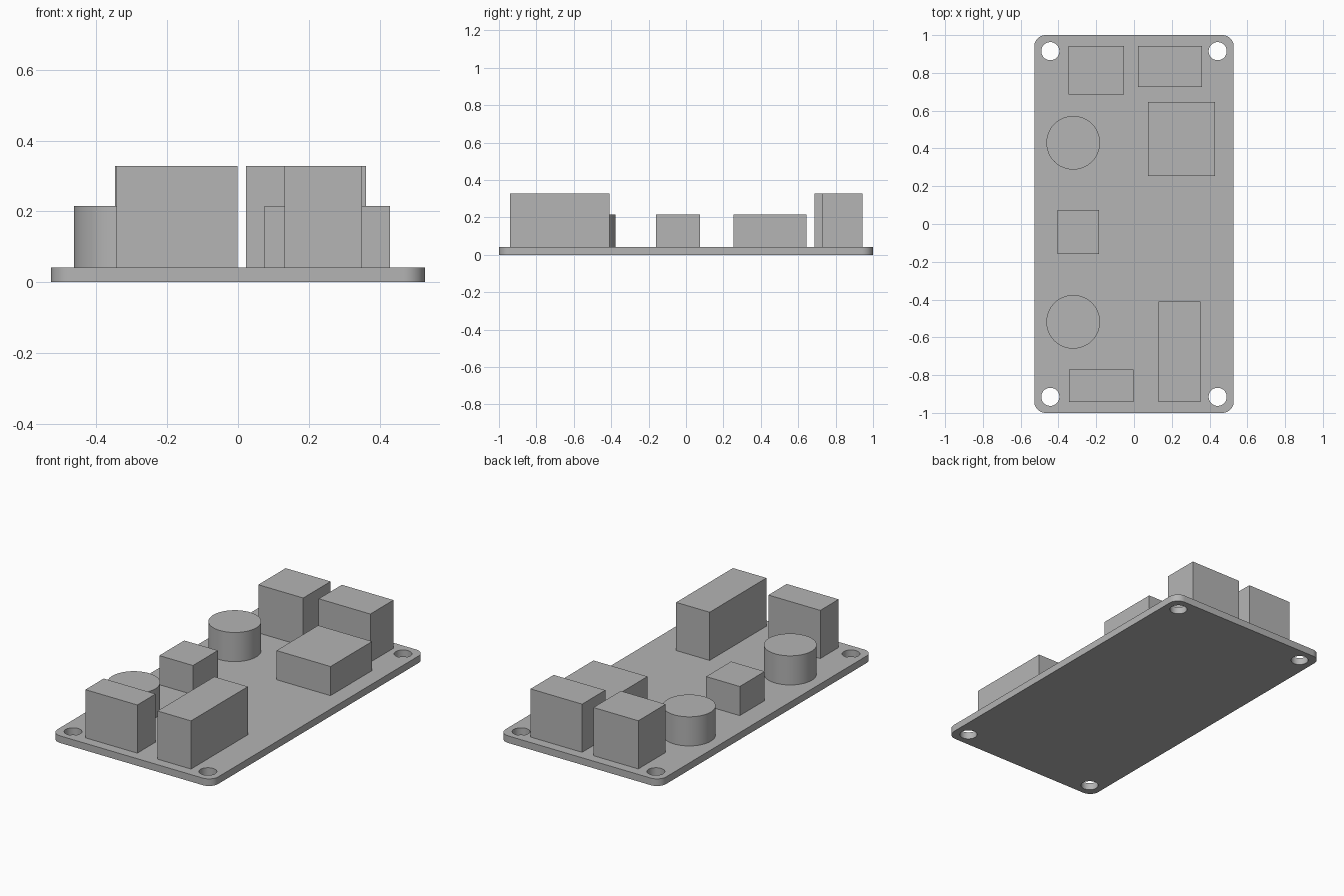
import bpy, bmesh
from math import sin, cos, pi, radians
from mathutils import Vector

cube = bpy.data.objects.get("Cube")
if cube:
    bpy.data.objects.remove(cube, do_unlink=True)

grey = bpy.data.materials.new("plain_grey")
grey.use_nodes = True
colour = (0.46, 0.46, 0.46, 1)
grey.diffuse_color = colour
grey.node_tree.nodes["Principled BSDF"].inputs["Base Color"].default_value = colour

HALF_X, HALF_Y, BOARD_TOP = 0.528, 1.0, 0.042
CORNER, HOLE = 0.06, 0.048
LOW, TALL = 0.215, 0.328


def arc(cx, cy, r, start, sweep, steps):
    return [(cx + r * cos(start + sweep * i / steps),
             cy + r * sin(start + sweep * i / steps)) for i in range(steps + 1)]


def circle(cx, cy, r, steps=48):
    return arc(cx, cy, r, 0, 2 * pi, steps)[:-1]


def extrude_outline(name, loops, bottom, top):
    """Fill the outline (first loop) minus its holes, and raise it to a solid."""
    bm = bmesh.new()
    edges = []
    for loop in loops:
        verts = [bm.verts.new((x, y, bottom)) for x, y in loop]
        edges += [bm.edges.new((a, b)) for a, b in zip(verts, verts[1:] + verts[:1])]
    if len(loops) == 1:
        bm.faces.new(verts)
    else:
        bmesh.ops.triangle_fill(bm, use_beauty=True, edges=edges, normal=Vector((0, 0, 1)))
    raised = bmesh.ops.extrude_face_region(bm, geom=bm.faces[:], use_keep_orig=True)
    moved = [g for g in raised["geom"] if isinstance(g, bmesh.types.BMVert)]
    bmesh.ops.translate(bm, verts=moved, vec=(0, 0, top - bottom))
    bmesh.ops.recalc_face_normals(bm, faces=bm.faces[:])
    mesh = bpy.data.meshes.new(name)
    bm.to_mesh(mesh)
    bm.free()
    mesh.materials.append(grey)
    obj = bpy.data.objects.new(name, mesh)
    bpy.context.collection.objects.link(obj)
    bpy.ops.object.select_all(action="DESELECT")
    obj.select_set(True)
    bpy.context.view_layer.objects.active = obj
    bpy.ops.object.shade_smooth_by_angle(angle=radians(30))
    return obj


# Circuit board with rounded corners and four mounting holes
outline = []
for i, (sx, sy) in enumerate([(1, 1), (-1, 1), (-1, -1), (1, -1)]):
    outline += arc(sx * (HALF_X - CORNER), sy * (HALF_Y - CORNER), CORNER,
                   i * pi / 2, pi / 2, 10)
holes = [circle(sx * 0.443, sy * 0.915, HOLE, 32) for sx in (-1, 1) for sy in (-1, 1)]
extrude_outline("board", [outline] + holes, 0, BOARD_TOP)

# Box-shaped components: x range, y range, top height
boxes = {
    "back_right_connector": (-0.347, -0.052, 0.686, 0.943, TALL),
    "back_left_connector": (0.022, 0.361, 0.726, 0.943, TALL),
    "transformer_block": (0.075, 0.430, 0.254, 0.645, LOW),
    "small_block": (-0.405, -0.184, -0.160, 0.074, LOW),
    "front_right_connector": (-0.343, -0.002, -0.942, -0.770, TALL),
    "front_left_terminal": (0.131, 0.351, -0.942, -0.409, TALL),
}
for name, (x0, x1, y0, y1, top) in boxes.items():
    extrude_outline(name, [[(x0, y0), (x1, y0), (x1, y1), (x0, y1)]], BOARD_TOP, top)

# Round capacitors
for name, y in (("back_capacitor", 0.43), ("front_capacitor", -0.518)):
    extrude_outline(name, [circle(-0.322, y, 0.142, 64)], BOARD_TOP, LOW)
